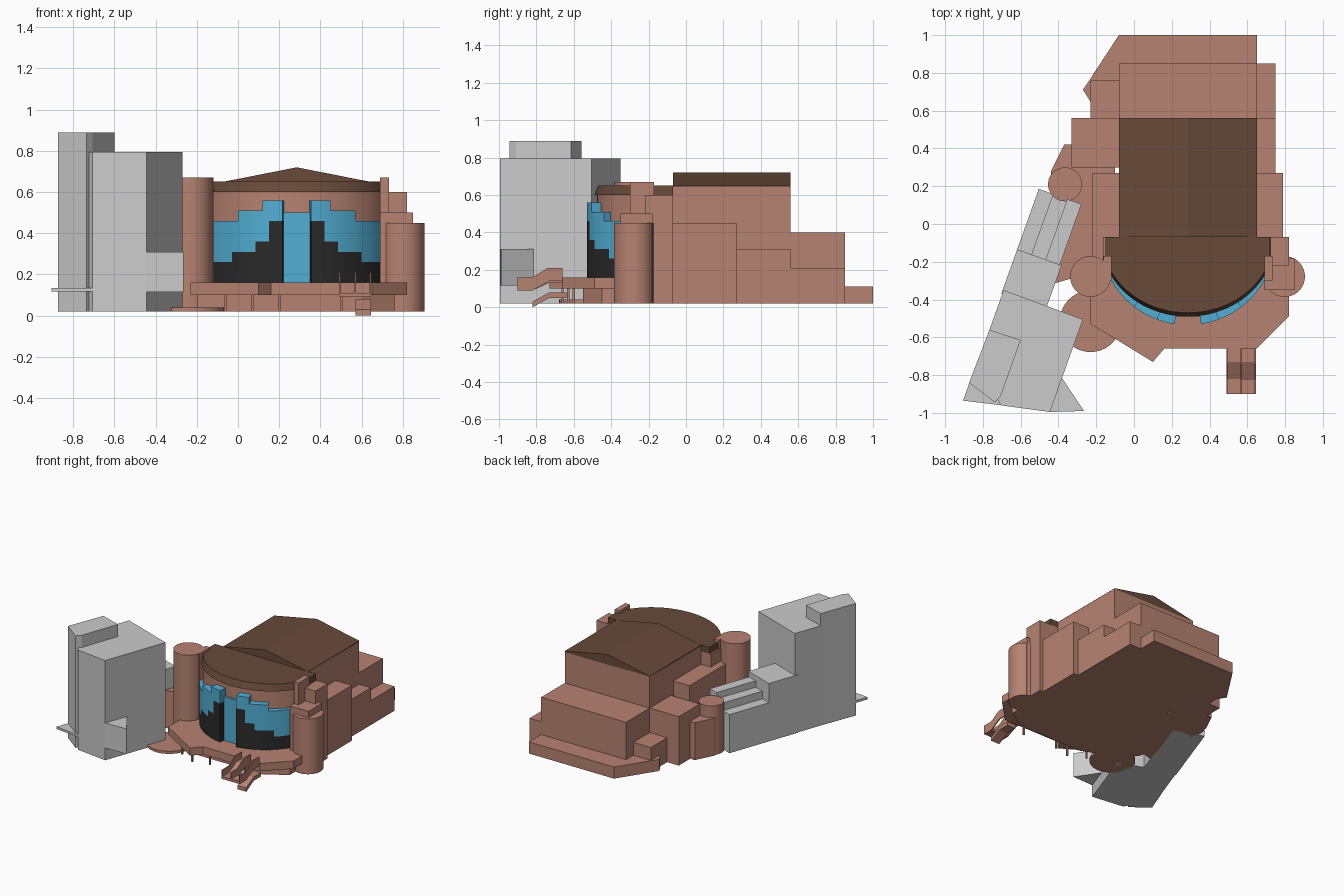
import bpy, bmesh, math
from mathutils import Vector

if "Cube" in bpy.data.objects:
    bpy.data.objects.remove(bpy.data.objects["Cube"])


def material(name, rgb):
    m = bpy.data.materials.new(name)
    m.use_nodes = True
    m.diffuse_color = (*rgb, 1)
    m.node_tree.nodes["Principled BSDF"].inputs["Base Color"].default_value = (*rgb, 1)
    return m


CLAY = material("clay", (0.47, 0.225, 0.165))
BROWN = material("roof brown", (0.135, 0.068, 0.042))
GREY = material("pale grey", (0.6, 0.6, 0.6))
BLUE = material("sky blue", (0.085, 0.43, 0.66))
BLACK = material("black glass", (0.023, 0.023, 0.023))
CX, CY = 0.285, -0.07      # centre of the round front
GROUND = 0.02


def loft(name, low, high, mat):
    """Solid between two matching rings of 3D points."""
    bm = bmesh.new()
    a = [bm.verts.new(p) for p in low]
    b = [bm.verts.new(p) for p in high]
    bm.faces.new(a)
    bm.faces.new(b)
    for i in range(len(a)):
        j = (i + 1) % len(a)
        bm.faces.new((a[i], a[j], b[j], b[i]))
    bmesh.ops.recalc_face_normals(bm, faces=bm.faces)
    me = bpy.data.meshes.new(name)
    bm.to_mesh(me)
    bm.free()
    me.materials.append(mat)
    ob = bpy.data.objects.new(name, me)
    bpy.context.collection.objects.link(ob)
    return ob


def prism(name, pts, z0, z1, mat=CLAY):
    return loft(name, [(x, y, z0) for x, y in pts], [(x, y, z1) for x, y in pts], mat)


def box(name, x0, x1, y0, y1, z1, z0=GROUND, mat=CLAY):
    return prism(name, [(x0, y0), (x1, y0), (x1, y1), (x0, y1)], z0, z1, mat)


def side_profile(name, yz, x0, x1, mat=CLAY):
    return loft(name, [(x0, y, z) for y, z in yz], [(x1, y, z) for y, z in yz], mat)


def ring(cx, cy, r, n=40):
    return [(cx + r * math.cos(math.tau * i / n), cy + r * math.sin(math.tau * i / n))
            for i in range(n)]


def front_arc(a, b, limit=1.0, n=40):
    """Front half of an ellipse, cut off at a half width."""
    pts = []
    for i in range(n + 1):
        t = math.pi + math.pi * i / n
        pts.append((CX + max(-limit, min(limit, a * math.cos(t))), CY + b * math.sin(t)))
    return pts


# Main hall with its gable roof
box("main_hall", -0.08, 0.65, -0.2, 0.56, 0.645)
gable = [(-0.08, 0.64), (0.65, 0.64), (0.65, 0.648), (CX, 0.72), (-0.08, 0.648)]
loft("gable_roof", [(x, CY, z) for x, z in gable], [(x, 0.56, z) for x, z in gable], BROWN)

# Rear wings
box("rear_block", -0.08, 0.65, 0.5, 0.85, 0.40)
box("rear_right_ledge", 0.6, 0.75, 0.5, 0.85, 0.21)
prism("rear_low_block", [(-0.08, 1), (0.65, 1), (0.65, 0.6), (-0.2, 0.6), (-0.27, 0.71)], GROUND, 0.11)
box("rear_left_annex", -0.23, -0.05, 0.5, 0.76, 0.21)
box("left_annex", -0.33, -0.05, 0.3, 0.56, 0.40)
box("right_annex", 0.6, 0.75, 0.2, 0.56, 0.31)
prism("left_base", [(-0.44, -0.32), (-0.1, -0.22), (-0.1, 0.42), (-0.37, 0.42), (-0.44, 0.28)],
      GROUND, 0.31)

# Stepped side masses, mirrored about the hall axis
for side, s, top in (("left", -1, 0.5), ("right", 1, 0.45)):
    def pair(d0, d1):
        return sorted((CX + s * d0, CX + s * d1))
    box(side + "_side_block", *pair(0.3, 0.505), -0.25, 0.27, top)
    box(side + "_shoulder", *pair(0.3, 0.535 if s > 0 else 0.45), -0.22, -0.07, 0.60)
    box(side + "_parapet", *pair(0.405, 0.447), -0.3, -0.17, 0.67)

box("right_step", 0.69, 0.85, -0.35, -0.18, 0.50)
prism("right_drum", ring(0.797, -0.278, 0.108), GROUND, 0.45)
prism("left_drum", ring(-0.23, -0.278, 0.108), GROUND, 0.67)
prism("rear_left_drum", ring(-0.365, 0.21, 0.09), GROUND, 0.40)

# Round front wall and its flat roof
prism("round_wall", front_arc(0.455, 0.405, 0.435), GROUND, 0.60)
loft("round_roof", [(x, y, 0.60) for x, y in front_arc(0.465, 0.42, 0.437)],
     [(x, y, 0.65) for x, y in front_arc(0.455, 0.40, 0.435)], BROWN)


def curved_panel(name, d0, d1, s, z0, z1, mat):
    """Curved facade strip between two distances from the hall axis."""
    def arc(r):
        return [(CX + s * r * math.sin(t), CY - r * math.cos(t)) for t in angles]
    a0, a1 = math.asin(d0 / 0.465), math.asin(d1 / 0.465)
    angles = [a0 + (a1 - a0) * i / 5 for i in range(6)]
    prism(name, arc(0.465) + arc(0.385)[::-1], z0, z1, mat)


# Glass facade: black below, blue stepped band above
columns = [(0.07, 0.135, 0.46, 0.56), (0.135, 0.165, 0.36, 0.56), (0.165, 0.2, 0.36, 0.51),
           (0.2, 0.285, 0.31, 0.51), (0.285, 0.315, 0.31, 0.46), (0.315, 0.42, 0.26, 0.46)]
for side, s in (("left", -1), ("right", 1)):
    for i, (d0, d1, low, high) in enumerate(columns):
        curved_panel(f"{side}_black_glass_{i}", d0, d1, s, 0.15, low, BLACK)
        curved_panel(f"{side}_blue_band_{i}", d0, d1, s, low, high, BLUE)
box("entrance_panel", 0.215, 0.355, -0.49, -0.44, 0.50, 0.15, BLUE)

# Front terrace on a recessed base, with posts
terrace = [(-0.23, -0.53), (-0.08, -0.62), (0.10, -0.73), (0.16, -0.66), (0.65, -0.66), (0.82, -0.49),
           (0.82, -0.2), (-0.23, -0.2)]
prism("terrace", terrace, 0.10, 0.16)
prism("terrace_base", [(-0.2, -0.45), (0.05, -0.55), (0.6, -0.55), (0.76, -0.45), (0.76, -0.2),
                       (-0.2, -0.2)], GROUND, 0.10)
for i, (x, y) in enumerate([(-0.06, -0.6), (0.07, -0.66), (0.2, -0.63), (0.5, -0.63)]):
    box(f"terrace_post_{i}", x - 0.006, x + 0.006, y - 0.006, y + 0.006, 0.10)
prism("round_pad", ring(-0.23, -0.515, 0.163), GROUND, 0.04)

# Outside stair with two flights and thin rails
side_profile("upper_flight", [(-0.9, 0.09), (-0.82, 0.09), (-0.73, 0.13), (-0.64, 0.13), (-0.64, 0.16),
                              (-0.73, 0.16), (-0.82, 0.11), (-0.9, 0.11)], 0.49, 0.57)
box("stair_landing", 0.49, 0.645, -0.9, -0.82, 0.11, 0.09)
side_profile("lower_flight", [(-0.82, 0.0), (-0.73, 0.05), (-0.64, 0.05), (-0.64, 0.08), (-0.73, 0.08),
                              (-0.82, 0.03)], 0.57, 0.645)
for i, x in enumerate((0.49, 0.565, 0.638)):
    side_profile(f"stair_rail_{i}", [(-0.9, 0.09), (-0.82, 0.09), (-0.73, 0.14), (-0.66, 0.14),
                                     (-0.66, 0.21), (-0.74, 0.21), (-0.82, 0.16), (-0.9, 0.16)],
                 x, x + 0.007)

# Slanted grey tower, laid out along its own axes
origin, along, across = Vector((-0.905, -0.935)), Vector((0.337, 0.942)), Vector((0.942, -0.337))


def slanted(name, u0, u1, v0, v1, top):
    pts = [origin + along * u + across * v for u, v in ((u0, v0), (u1, v0), (u1, v1), (u0, v1))]
    prism(name, [tuple(p) for p in pts], GROUND, top, GREY)


prism("tower_main", [(-0.445, -0.995), (-0.27, -0.505), (-0.69, -0.35), (-0.83, -0.74), (-0.705, -0.96)],
      GROUND, 0.795, GREY)
prism("tower_high_part", [(-0.765, -0.56), (-0.6, -0.615), (-0.705, -0.91), (-0.735, -0.945),
                          (-0.873, -0.84)], GROUND, 0.89, GREY)
prism("tower_canopy", [(-0.905, -0.935), (-0.70, -0.96), (-0.70, -0.8), (-0.85, -0.78)], 0.117, 0.135, GREY)
prism("tower_fin", [(-0.445, -0.995), (-0.265, -0.99), (-0.385, -0.81)], 0.115, 0.31, GREY)
slanted("tower_tail", 0.6, 0.85, 0.0, 0.25, 0.47)
for i, top in enumerate((0.32, 0.38, 0.43)):
    slanted(f"tower_step_{i}", 0.83, 1.19, 0.08 * i, 0.08 * (i + 1), top)

# Smooth the round parts while keeping their edges sharp
for ob in bpy.data.objects:
    if ob.type == "MESH" and ("drum" in ob.name or "round" in ob.name or "glass" in ob.name
                              or "band" in ob.name):
        bpy.ops.object.select_all(action="DESELECT")
        ob.select_set(True)
        bpy.context.view_layer.objects.active = ob
        bpy.ops.object.shade_smooth_by_angle(angle=math.radians(30))
